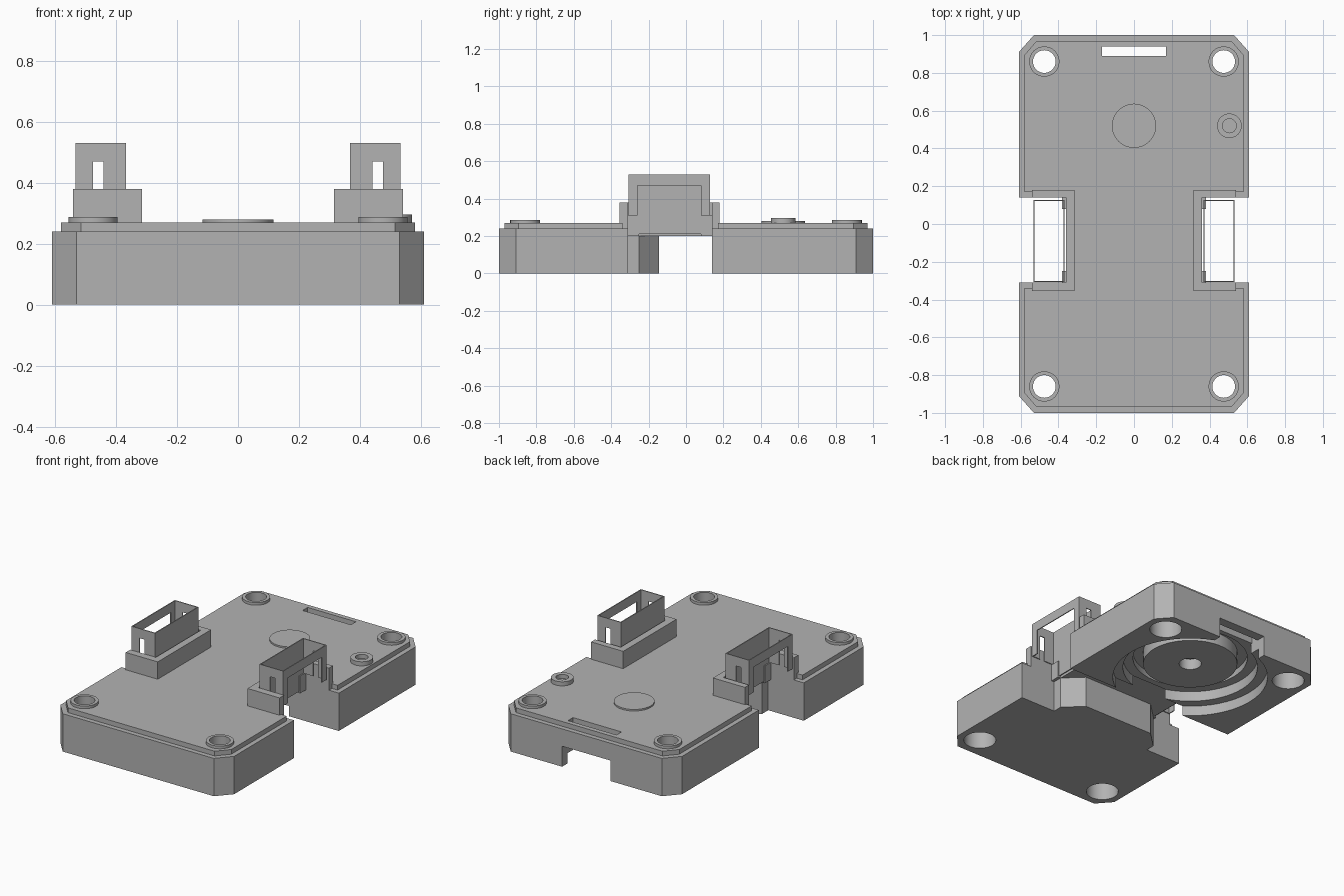
import bpy, bmesh, math

cube = bpy.data.objects.get("Cube")
if cube:
    bpy.data.objects.remove(cube, do_unlink=True)

grey = bpy.data.materials.new("grey_plastic")
grey.use_nodes = True
COLOUR = (0.45, 0.45, 0.45, 1)
grey.diffuse_color = COLOUR
grey.node_tree.nodes["Principled BSDF"].inputs["Base Color"].default_value = COLOUR


def finish(name, bm):
    bmesh.ops.recalc_face_normals(bm, faces=bm.faces[:])
    me = bpy.data.meshes.new(name)
    bm.to_mesh(me)
    bm.free()
    me.materials.append(grey)
    ob = bpy.data.objects.new(name, me)
    bpy.context.scene.collection.objects.link(ob)
    return ob


def prism(name, pts, z0, z1):
    bm = bmesh.new()
    face = bm.faces.new([bm.verts.new((x, y, z0)) for x, y in pts])
    up = bmesh.ops.extrude_face_region(bm, geom=[face])["geom"]
    bmesh.ops.translate(bm, vec=(0, 0, z1 - z0),
                        verts=[v for v in up if isinstance(v, bmesh.types.BMVert)])
    return finish(name, bm)


def both_sides(half):
    return half + [(-x, y) for x, y in reversed(half)]


def box(name, x0, x1, y0, y1, z0, z1):
    return prism(name, [(x0, y0), (x1, y0), (x1, y1), (x0, y1)], z0, z1)


def disc(name, x, y, r, z0, z1, n=48):
    ring = [math.tau * i / n for i in range(n)]
    return prism(name, [(x + r * math.cos(a), y + r * math.sin(a)) for a in ring], z0, z1)


def combine(ob, other, op):
    mod = ob.modifiers.new("combine", 'BOOLEAN')
    mod.operation, mod.solver, mod.object = op, 'EXACT', other
    bpy.context.view_layer.objects.active = ob
    bpy.ops.object.modifier_apply(modifier=mod.name)
    bpy.data.objects.remove(other, do_unlink=True)


def outline(inset):
    e, c, d = 0.61 - inset, 0.53 - inset / 2, 0.91 - inset / 2
    n = 0.36 - inset
    return both_sides([(c, inset - 1), (e, -d), (e, -0.31 - inset), (n, -0.31 - inset),
                       (n, 0.14 + inset), (e, 0.14 + inset), (e, d), (c, 1 - inset)])


# Housing with a raised, inset top plate
body = prism("housing", outline(0), 0, 0.24)
combine(body, prism("top_plate", outline(0.03), 0.22, 0.27), 'UNION')

# Raised collars and centre cap
CY = 0.52
corners = [(sx * 0.475, sy * 0.86) for sx in (-1, 1) for sy in (-1, 1)]
for x, y in corners:
    combine(body, disc("collar", x, y, 0.08, 0.25, 0.287), 'UNION')
combine(body, disc("cap", 0, CY, 0.117, 0.25, 0.28), 'UNION')
combine(body, disc("small_collar", 0.505, CY, 0.065, 0.25, 0.296), 'UNION')

# Cross passage beneath the deck
passage = both_sides([(0.25, -0.145), (0.36, -0.25), (0.7, -0.25), (0.7, 0.14)])
combine(body, prism("passage", passage, -0.1, 0.2), 'DIFFERENCE')

# Stepped round cavity, rear notch and slot
for r, top in ((0.46, 0.065), (0.40, 0.13), (0.34, 0.17)):
    combine(body, disc("cavity", 0, CY, r, -0.1, top, 64), 'DIFFERENCE')
combine(body, box("notch", -0.17, 0.17, 0.8, 1.1, -0.1, 0.13), 'DIFFERENCE')
combine(body, box("slot", -0.17, 0.17, 0.89, 0.94, -0.1, 0.4), 'DIFFERENCE')

# Hub in the cavity
hub = disc("hub", 0, CY, 0.28, 0.09, 0.175, 64)
combine(hub, disc("hub_bore", 0, CY, 0.066, 0, 0.16), 'DIFFERENCE')

# Screw holes
for x, y in corners:
    combine(body, disc("hole", x, y, 0.06, -0.1, 0.4), 'DIFFERENCE')
    combine(body, disc("wide_hole", x, y, 0.095, -0.1, 0.2), 'DIFFERENCE')
combine(body, disc("small_hole", 0.505, CY, 0.037, 0.27, 0.4), 'DIFFERENCE')

# Sockets in both side recesses
T = 0.003
for s, side in ((1, "left"), (-1, "right")):
    def part(name, x0, x1, y0, y1, z0, z1):
        return box(side + name, *sorted((s * x0, s * x1)), y0, y1, z0, z1)

    u = [(0.54, -0.355), (0.54, -0.31), (0.36, -0.31), (0.36, 0.14),
         (0.54, 0.14), (0.54, 0.18), (0.315, 0.18), (0.315, -0.355)]
    prism(side + "_socket_base", [(s * x, y) for x, y in u], 0.235, 0.38)

    # Thin open-topped tower: solid inner wall, windowed outer wall
    tower = part("_socket_tower", 0.37 - T, 0.53 + T, -0.305 - T, 0.125 + T, 0.21, 0.53)
    combine(tower, part("_hollow", 0.37 + T, 0.53 - T, -0.305 + T, 0.125 - T, 0, 1), 'DIFFERENCE')
    combine(tower, part("_window", 0.5, 0.6, -0.26, 0.08, 0, 0.47), 'DIFFERENCE')
    combine(tower, part("_slit", 0.44, 0.475, -0.5, 0.5, 0, 0.47), 'DIFFERENCE')
    combine(tower, part("_clear", 0.38, 0.6, -0.5, 0.5, 0, 0.31), 'DIFFERENCE')

    # Ribs in the recess corners
    for y0, y1 in ((-0.31, -0.25), (0.08, 0.14)):
        part("_rib", 0.355, 0.38, y0, y1, 0.2, 0.31)

for ob in bpy.context.scene.objects:
    if ob.type == 'MESH':
        bpy.ops.object.select_all(action='DESELECT')
        ob.select_set(True)
        bpy.context.view_layer.objects.active = ob
        bpy.ops.object.shade_smooth_by_angle(angle=math.radians(30))
